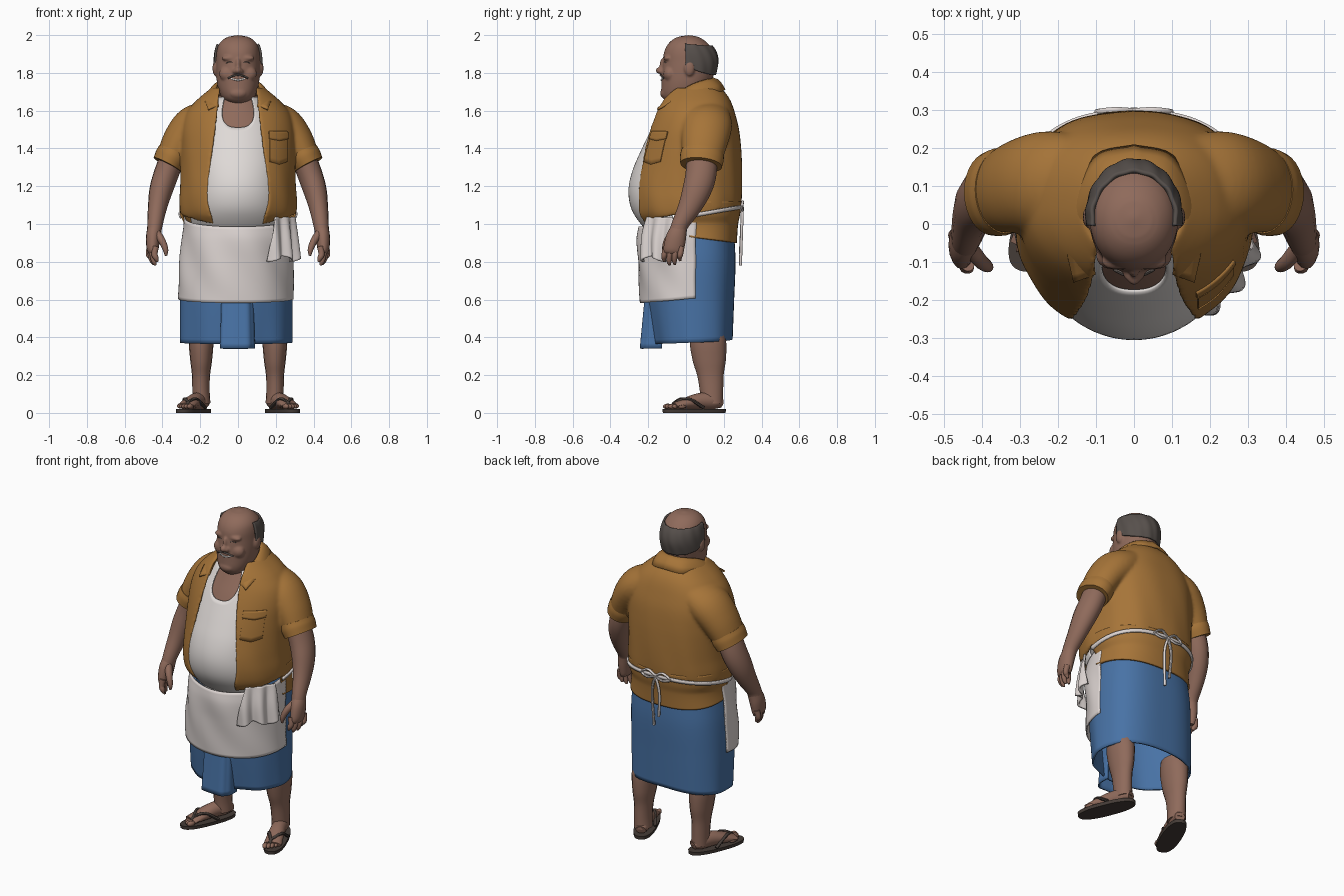
import bpy, bmesh
from math import sin, cos, pi, asin, radians, copysign
from mathutils import Vector, Matrix

if "Cube" in bpy.data.objects:
    bpy.data.objects.remove(bpy.data.objects["Cube"])

def paint(name, *rgb):
    m = bpy.data.materials.new(name)
    m.use_nodes = True
    m.diffuse_color = m.node_tree.nodes["Principled BSDF"].inputs["Base Color"].default_value = (*rgb, 1)
    return m

SKIN = paint("brown skin", .275, .145, .105)
SHIRT = paint("ochre cloth", .38, .175, .04)
VEST = paint("white cotton", .74, .7, .68)
APRON = paint("apron white", .72, .66, .64)
BLUE = paint("blue cloth", .065, .17, .38)
HAIR = paint("grey brown hair", .095, .08, .072)
SOLE = paint("dark leather", .06, .045, .038)

def sample(rows, t):
    """Smooth value of rows (key, values...) at key t."""
    t = min(max(t, rows[0][0]), rows[-1][0])
    i = max(k for k in range(len(rows) - 1) if rows[k][0] <= t)
    o, p, q, r = rows[max(i - 1, 0)], rows[i], rows[i + 1], rows[min(i + 2, len(rows) - 1)]
    d = q[0] - p[0]
    s, out = (t - p[0]) / d, []
    for a, b, c, e in list(zip(o, p, q, r))[1:]:
        m, n = (c - a) / (q[0] - o[0]) * d, (e - b) / (r[0] - p[0]) * d
        out.append(b + s * m + s * s * (3 * (c - b) - 2 * m - n) + s ** 3 * (m + n - 2 * (c - b)))
    return out

def finish(name, bm, mat, mirror=False, thick=0, matrix=Matrix()):
    bm.transform(matrix)
    bmesh.ops.recalc_face_normals(bm, faces=bm.faces)
    me = bpy.data.meshes.new(name)
    bm.to_mesh(me)
    me.materials.append(mat)
    me.shade_smooth()
    me.set_sharp_from_angle(angle=radians(45))
    ob = bpy.data.objects.new(name, me)
    bpy.context.collection.objects.link(ob)
    if mirror:
        ob.modifiers.new("mirror", "MIRROR")
    if thick:
        mod = ob.modifiers.new("thickness", "SOLIDIFY")
        mod.thickness, mod.offset = thick, 0
    return ob

def fuse(name, parts, mat, voxel, rounds):
    """Blend overlapping parts into one soft skin."""
    graph, bm = bpy.context.evaluated_depsgraph_get(), bmesh.new()
    for me in [bpy.data.meshes.new_from_object(p.evaluated_get(graph)) for p in parts]:
        bm.from_mesh(me)
    for p in parts:
        bpy.data.objects.remove(p)
    ob = finish(name, bm, mat)
    mod = ob.modifiers.new("blend", "REMESH")
    mod.mode, mod.voxel_size, mod.use_smooth_shade = "VOXEL", voxel, True
    mod = ob.modifiers.new("soften", "SMOOTH")
    mod.factor, mod.iterations = .5, rounds

def loft(name, rings, mat, loop=True, caps=True, **kw):
    bm = bmesh.new()
    vs = [[bm.verts.new(p) for p in ring] for ring in rings]
    n = len(vs[0])
    for a, b in zip(vs, vs[1:]):
        for i in range(n if loop else n - 1):
            bm.faces.new((a[i], a[(i + 1) % n], b[(i + 1) % n], b[i]))
    for ring in (vs[0], vs[-1]) if loop and caps else ():
        bm.faces.new(ring)
    return finish(name, bm, mat, **kw)

def shell(name, prof, lo, hi, mat, mid=0, half=pi, off=0, power=2, back=2, ripple=lambda a, z: 0,
          nu=72, nv=24, **kw):
    """Wrap a sheet round a profile of rows (z, centre x, half width, front y, back y)."""
    lo, hi, span = (f if callable(f) else lambda t, f=f: f for f in (lo, hi, half))
    rings = [[] for v in range(nv + 1)]
    for v, ring in enumerate(rings):
        for k in range(nu if half == pi else nu + 1):
            u = 2 * k / nu - 1
            z = lo(u) + (hi(u) - lo(u)) * v / nv
            cx, w, f, b = sample(prof, z)
            a = mid + u * span(z)
            o = off + ripple(a, z)
            x, y = (copysign(abs(c) ** (2 / (power if cos(a) > 0 else back)), c) for c in (sin(a), cos(a)))
            ring.append((cx + (w + o) * x, (f + b) / 2 - ((b - f) / 2 + o) * y, z))
    return loft(name, rings, mat, loop=half == pi, **kw)

def tube(name, pts, mat, sides=16, per=5, ref=(1, 0, 0), **kw):
    """Limb through points (x, y, z, side radius, depth radius)."""
    steps, rings = (len(pts) - 1) * per, []
    s = [sample([(i, *p) for i, p in enumerate(pts)], i / per) for i in range(steps + 1)]
    for i, (x, y, z, r, q) in enumerate(s):
        t = (Vector(s[min(i + 1, steps)][:3]) - Vector(s[max(i - 1, 0)][:3])).normalized()
        side = (Vector(ref) - t * t.dot(ref)).normalized()
        turns = [2 * pi * k / sides for k in range(sides)]
        rings.append([Vector((x, y, z)) + side * r * cos(a) + t.cross(side) * q * sin(a) for a in turns])
    return loft(name, rings, mat, **kw)

def cord(name, pts, r, mat, **kw):
    return tube(name, [(*p, r, r) for p in pts], mat, sides=8, **kw)

def blobs(name, items, mat, **kw):
    bm = bmesh.new()
    for loc, size in items:
        spot = Matrix.Translation(loc) @ Matrix.Diagonal((*size, 1))
        bmesh.ops.create_uvsphere(bm, u_segments=20, v_segments=12, radius=1, matrix=spot)
    return finish(name, bm, mat, **kw)

# Profiles of the clothes
torso = [(.88, 0, .295, -.2, .262), (1, 0, .28, -.235, .27), (1.05, 0, .3, -.277, .28), (1.12, 0, .305, -.293, .287),
         (1.2, 0, .3, -.292, .29), (1.3, 0, .298, -.27, .29), (1.4, 0, .298, -.242, .286), (1.5, 0, .295, -.207, .275),
         (1.58, 0, .272, -.175, .255), (1.64, 0, .225, -.15, .235), (1.68, 0, .18, -.125, .212), (1.72, 0, .13, -.09, .175)]
chest = [(.96, 0, .23, -.2, .2), (1.02, 0, .25, -.25, .2), (1.08, 0, .255, -.285, .2), (1.15, 0, .255, -.3, .2),
         (1.22, 0, .25, -.296, .2), (1.3, 0, .25, -.273, .2), (1.38, 0, .245, -.238, .2), (1.46, 0, .24, -.2, .2),
         (1.54, 0, .22, -.16, .2), (1.6, 0, .18, -.125, .19), (1.68, 0, .12, -.08, .17)]
wrap = [(.34, -.012, .293, -.165, .24), (.6, -.01, .293, -.2, .25), (.8, -.005, .288, -.215, .257), (.95, 0, .27, -.2, .25)]
bib = [(.58, -.012, .303, -.24, .27), (.7, -.012, .3, -.247, .27), (.8, -.008, .297, -.252, .28),
       (.92, 0, .291, -.256, .28), (.99, 0, .284, -.245, .28), (1.05, 0, .282, -.235, .28)]
opening = [(1, .125), (1.12, .16), (1.3, .147), (1.5, .119), (1.72, .096)]

# Undershirt, then the open shirt with sleeves, tail, pocket and collar
shell("chest", chest, 1.35, 1.68, SKIN, off=-.01)
shell("undershirt", chest, .96, lambda u: 1.51 + .16 * min(1, abs(u) / .42) ** 3, VEST, half=1.4, thick=.008)
body = shell("shirt_body", torso, lambda u: 1.085 - .085 * u * u, 1.72, SHIRT, mid=pi, back=2.5, nu=96, nv=36, thick=.018,
             half=lambda z: pi - asin(sample(opening, z)[0] / sample(torso, z)[1]), off=-.003,
             ripple=lambda a, z: .004 * sin(11 * a + 9 * z) * max(0, 1.6 - z))
sleeve = tube("sleeve", [(.1, .1, 1.54, .09, .12), (.17, .108, 1.545, .1, .13), (.24, .108, 1.515, .107, .135),
                         (.305, .098, 1.44, .095, .124), (.36, .082, 1.335, .078, .105)], SHIRT, sides=32, mirror=True)
fuse("shirt", (body, sleeve), SHIRT, .008, 12)
tube("sleeve_cuff", [(.338, .087, 1.38, .087, .113), (.352, .084, 1.35, .09, .116), (.372, .08, 1.312, .084, .111)],
     SHIRT, sides=32, mirror=True)
shell("shirt_tail", torso, lambda u: .9 + .03 * u * u, 1.12, SHIRT, mid=pi, half=1.6, back=2.5, thick=.012)
shell("pocket", torso, lambda u: 1.33 - .015 * (1 - abs(u)), 1.47, SHIRT, mid=.8, half=.22, off=.006, nv=6, thick=.008)
shell("pocket_flap", torso, lambda u: 1.45 - .01 * (1 - abs(u)), 1.49, SHIRT, mid=.8, half=.235, off=.008, nv=4, thick=.01)
inner = [(0, 0, .125, 1.765), (1, .075, .1, 1.76), (2, .11, .03, 1.735), (3, .108, -.06, 1.68), (4, .102, -.13, 1.62)]
outer = [(0, 0, .205, 1.71), (1, .1, .178, 1.7), (2, .155, .075, 1.69), (3, .175, -.045, 1.66), (4, .158, -.152, 1.605)]
edges = list(zip(*([Vector(sample(e, k / 5)) for k in range(21)] for e in (inner, outer))))
loft("collar", [[a.lerp(b, t) + Vector((0, 0, t * (1 - t) * (.1 - .004 * k))) for k, (a, b) in enumerate(edges)]
                for t in (0, .25, .5, .75, 1)], SHIRT, loop=False, mirror=True, thick=.01)

# Wrapped skirt with a front pleat
shell("wrapped_skirt", wrap, lambda u: .39 - .025 * cos(u * pi / 2), .95, BLUE, caps=False, back=2.7, nu=96, thick=.01,
      ripple=lambda a, z: .005 * sin(9 * a) * max(0, .8 - z) * (1 + cos(a)))
shell("skirt_pleat", [(.34, -.005, .087, -.238, -.1), (.6, -.005, .08, -.213, -.1)], .34, .62, BLUE, half=1.9, power=4,
      back=4, thick=.01, nv=10, ripple=lambda a, z: .003 * sin(5 * a))

# Apron, its string and bow, and the tucked cloth
shell("apron", bib, lambda u: .582 + .025 * u * u, lambda u: .985 + .055 * u * u, APRON, half=1.66, back=2.5,
      thick=.008, ripple=lambda a, z: .005 * sin(7 * a + 14 * z) * sin((z - .58) * 7))
shell("apron_string", torso, lambda u: 1.08 - .05 * u * u, lambda u: 1.1 - .05 * u * u, APRON,
      mid=pi, half=1.6, back=2.5, off=.01, nv=2, thick=.01)
for s, side in ((1, "left"), (-1, "right")):
    cord(side + "_bow_loop", [(0, .297, 1.09), (s * .05, .3, 1.118), (s * .097, .295, 1.088), (s * .05, .3, 1.072),
                              (0, .297, 1.088)], .007, APRON, ref=(0, 1, 0))
    cord(side + "_bow_tail", [(0, .298, 1.09), (s * .024, .295, .99), (s * .016, .288, .81 - s * .03)], .008, APRON)
shell("tucked_cloth", [(.8, 0, .318, -.27, .27), (.92, 0, .308, -.27, .27), (1.04, 0, .295, -.25, .27)],
      lambda u: .815 - .015 * sin(5 * u), 1.035, APRON, mid=.98, half=lambda z: .3 + (1.04 - z) * .7, off=.01,
      nu=48, thick=.012, ripple=lambda a, z: .016 * sin(21 * a) * (1.15 - z) * 3)

# Arms and hands
tube("arm", [(.33, .085, 1.4, .065, .08), (.378, .08, 1.27, .066, .082), (.407, .057, 1.18, .062, .076),
             (.426, .019, 1.09, .051, .061), (.439, -.03, 1, .041, .045), (.445, -.045, .95, .037, .046)], SKIN, mirror=True)
tube("palm", [(.441, -.035, .98, .038, .042), (.449, -.052, .93, .038, .053), (.452, -.065, .87, .032, .054),
              (.45, -.068, .845, .022, .048)], SKIN, mirror=True)
for i, name in enumerate(("index", "middle", "ring", "little")):
    x, y, tip = .436 + .01 * i, -.108 + .028 * i, (.8, .782, .785, .805)[i]
    tube(name + "_finger", [(x, y, .88, .017, .016), (x + .006, y - .006, .84, .016, .015),
                            (x - .002, y - .009, tip + .02, .014, .013), (x - .01, y - .007, tip, .006, .006)], SKIN, mirror=True)
tube("thumb", [(.43, -.065, .95, .022, .022), (.402, -.098, .91, .019, .02), (.384, -.112, .865, .015, .015),
               (.381, -.114, .832, .006, .006)], SKIN, mirror=True)

# Legs, feet and sandals
tube("leg", [(.19, .112, .45, .06, .08), (.195, .116, .38, .066, .096), (.195, .124, .28, .058, .088),
             (.196, .13, .2, .048, .07), (.196, .135, .12, .046, .062), (.194, .138, .05, .048, .058)], SKIN, mirror=True)
foot = dict(mirror=True, matrix=Matrix.Translation((.236, .043, 0)) @ Matrix.Rotation(radians(22), 4, "Z"))
tube("foot", [(0, .155, .05, .03, .025), (0, .11, .062, .043, .045), (0, .03, .062, .043, .043),
              (0, -.05, .05, .048, .03), (0, -.115, .036, .049, .016)], SKIN, **foot)
blobs("toes", [((-.037 + .0195 * i, -.136 + .003 * i * i, .034), (.015 - .0015 * i, .026, .015 - .001 * i))
               for i in range(5)], SKIN, **foot)
shell("sandal_sole", [(0, 0, .059, -.175, .176), (.02, 0, .061, -.177, .178)], 0, .02, SOLE, power=2.5, back=2.5, nv=2, **foot)
for s, side in ((1, "outer"), (-1, "inner")):
    cord(side + "_sandal_strap", [(-.012, -.118, .03), (-.012, -.105, .055), (s * .034, -.045, .073), (s * .056, .035, .025)],
         .009, SOLE, **foot)

# Head
skull = [(1.635, 0, .045, -.085, .05), (1.66, 0, .078, -.118, .085), (1.69, 0, .096, -.13, .11), (1.74, 0, .11, -.13, .13),
         (1.8, 0, .116, -.128, .15), (1.86, 0, .117, -.122, .161), (1.91, 0, .114, -.116, .15), (1.95, 0, .102, -.097, .122),
         (1.98, 0, .074, -.065, .086), (1.994, 0, .042, -.03, .055), (2, 0, .004, .012, .02)]
fuse("head", (
    shell("skull", skull, 1.635, 2, SKIN, nv=48, power=2.1),
    tube("neck", [(0, .06, 1.5, .12, .13), (0, .05, 1.6, .102, .12), (0, .035, 1.72, .096, .1)], SKIN, sides=32),
    blobs("features", [((.054, -.084, 1.795), (.046, .036, .042)), ((.045, -.098, 1.878), (.042, .022, .016)),
                       ((.016, -.13, 1.808), (.013, .018, .013)), ((.12, .018, 1.825), (.015, .028, .042))], SKIN, mirror=True),
    blobs("nose_and_chin", [((0, -.137, 1.813), (.019, .024, .019)), ((0, -.122, 1.84), (.014, .018, .04)),
                            ((0, -.109, 1.692), (.048, .028, .03))], SKIN)), SKIN, .006, 5)
shell("hair", skull, lambda u: 1.79 + .055 * abs(u) ** 3, lambda u: 1.94 + .012 * u * u, HAIR, mid=pi, half=1.72, off=.005,
      thick=.012, ripple=lambda a, z: .0015 * sin(14 * a + 30 * z))
cord("moustache", [(0, -.136, 1.789), (.025, -.132, 1.785), (.052, -.119, 1.772)], .005, HAIR, ref=(0, 0, 1), mirror=True)
cord("teeth", [(-.036, -.122, 1.77), (0, -.13, 1.762), (.036, -.122, 1.77)], .005, VEST, ref=(0, 0, 1))
cord("eyelids", [(.028, -.117, 1.855), (.043, -.112, 1.858), (.062, -.102, 1.853)], .003, HAIR, ref=(0, 0, 1), mirror=True)
